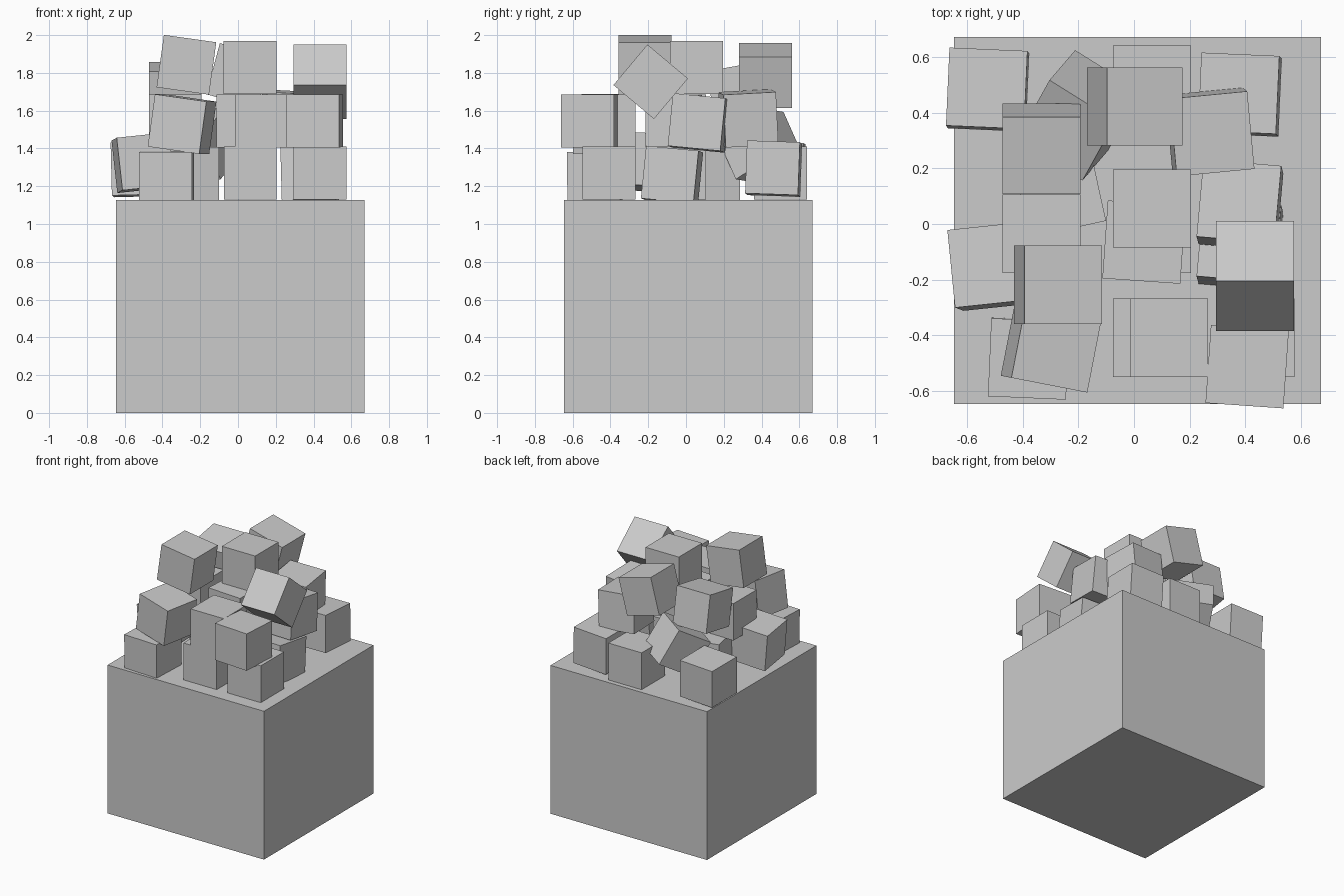
import bpy
from math import radians


def box(name, centre, size, rot=(0, 0, 0)):
    bpy.ops.mesh.primitive_cube_add(size=1, location=centre,
                                    rotation=[radians(a) for a in rot])
    ob = bpy.context.object
    ob.name = name
    ob.scale = size
    return ob


def pile(name, cubes):
    for i, (centre, rot) in enumerate(cubes, 1):
        box(f"{name}_{i}", centre, (0.28, 0.28, 0.28), rot)


# Large base block
box("base_block", (0.0125, 0.0125, 0.5635), (1.315, 1.315, 1.127))

# Small cubes resting on the base: (centre, rotation in degrees)
pile("lower_cube", [
    ((-0.378, -0.483, 1.242), (0.5, 0, -2.5)),
    ((0.065, -0.408, 1.27), (0, 0, 0)),
    ((0.435, -0.408, 1.27), (0, 0, 0)),
    ((-0.502, -0.152, 1.325), (-3, -6, 6)),
    ((0.065, -0.035, 1.27), (0, 0, 0)),
    ((0.38, -0.074, 1.257), (-5.5, -2, -5)),
    ((-0.267, 0.118, 1.268), (0, 0, 12.5)),
    ((-0.525, 0.482, 1.29), (-2, -1.5, -2.5)),
    ((0.065, 0.5, 1.27), (0, 0, 0)),
    ((0.38, 0.464, 1.293), (-2, -2, -2.5)),
])

# Second layer of cubes
pile("middle_cube", [
    ((-0.296, -0.437, 1.529), (0, 8, -11)),
    ((0.125, -0.408, 1.545), (0, 0, 0)),
    ((0.406, -0.512, 1.545), (0, 0, -4)),
    ((-0.332, -0.035, 1.545), (0, 0, 0)),
    ((0.036, -0.065, 1.545), (0, 0, -4)),
    ((0.38, 0.068, 1.535), (-5.5, -2, -5)),
    ((0.272, 0.33, 1.559), (3, 3, 5.5)),
    ((-0.198, 0.39, 1.415), (30, -5, -32)),
])

# Top layer of cubes
pile("upper_cube", [
    ((-0.332, 0.27, 1.695), (10, 0, 0)),
    ((-0.273, -0.218, 1.843), (0, 8, 0)),
    ((0.064, 0.055, 1.828), (0, 0, 0)),
    ((0.434, -0.187, 1.753), (-40, 0, 0)),
    ((0.003, 0.421, 1.786), (0, 15, 0)),
])
